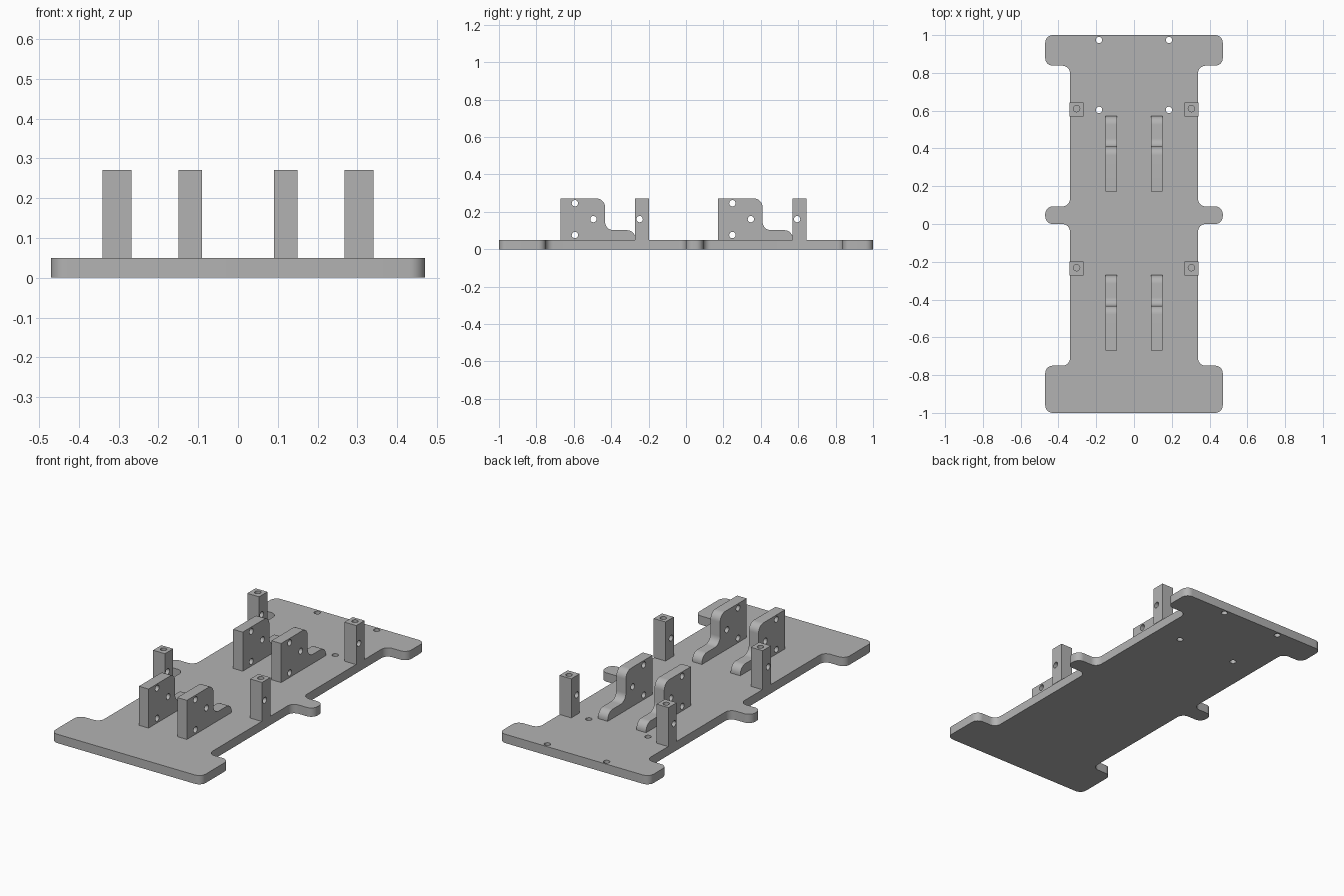
import bpy, bmesh
from math import radians, tan, pi
from mathutils import Vector, Matrix

cube = bpy.data.objects.get("Cube")
if cube:
    bpy.data.objects.remove(cube, do_unlink=True)

PLATE = 0.05      # plate thickness
TOP = 0.271       # height of brackets and posts
HOLE = 0.017      # hole radius

grey = bpy.data.materials.new("plain grey")
grey.use_nodes = True
colour = (0.45, 0.45, 0.45, 1)
grey.diffuse_color = colour
grey.node_tree.nodes["Principled BSDF"].inputs["Base Color"].default_value = colour


def rounded(corners, steps=8):
    """Replace each (x, y, radius) corner with an arc."""
    out = []
    for i, (x, y, r) in enumerate(corners):
        p = Vector((x, y))
        if r == 0:
            out.append(p)
            continue
        a = (Vector(corners[i - 1][:2]) - p).normalized()
        b = (Vector(corners[(i + 1) % len(corners)][:2]) - p).normalized()
        half = a.angle(b) / 2
        start = p + a * r / tan(half)
        centre = p + (a + b) * r / tan(half)
        sweep = pi - 2 * half
        if a.x * b.y - a.y * b.x > 0:
            sweep = -sweep
        for k in range(steps + 1):
            turn = Matrix.Rotation(sweep * k / steps, 2)
            out.append(centre + turn @ (start - centre))
    return out


def prism(name, points, depth, matrix):
    """Extrude a flat outline along its local z, then place it."""
    bm = bmesh.new()
    face = bm.faces.new([bm.verts.new((p[0], p[1], 0)) for p in points])
    side = bmesh.ops.extrude_face_region(bm, geom=[face])["geom"]
    moved = [g for g in side if isinstance(g, bmesh.types.BMVert)]
    bmesh.ops.translate(bm, verts=moved, vec=(0, 0, depth))
    bmesh.ops.transform(bm, matrix=matrix, verts=bm.verts)
    bmesh.ops.recalc_face_normals(bm, faces=bm.faces)
    mesh = bpy.data.meshes.new(name)
    bm.to_mesh(mesh)
    bm.free()
    mesh.materials.append(grey)
    obj = bpy.data.objects.new(name, mesh)
    bpy.context.collection.objects.link(obj)
    return obj


def drill(obj, centre, axis, length):
    """Cut a round hole centred on a point."""
    bm = bmesh.new()
    turn = Vector((0, 0, 1)).rotation_difference(Vector(axis)).to_matrix().to_4x4()
    bmesh.ops.create_cone(bm, cap_ends=True, segments=24, radius1=HOLE, radius2=HOLE,
                          depth=length, matrix=Matrix.Translation(centre) @ turn)
    mesh = bpy.data.meshes.new("drill")
    bm.to_mesh(mesh)
    bm.free()
    mesh.materials.append(grey)
    cutter = bpy.data.objects.new("drill", mesh)
    cutter.hide_render = True
    bpy.context.collection.objects.link(cutter)
    mod = obj.modifiers.new("hole", 'BOOLEAN')
    mod.operation, mod.solver, mod.object = 'DIFFERENCE', 'EXACT', cutter
    bpy.context.view_layer.objects.active = obj
    bpy.ops.object.modifier_apply(modifier=mod.name)
    bpy.data.objects.remove(cutter, do_unlink=True)


def finish(obj):
    bpy.ops.object.select_all(action='DESELECT')
    obj.select_set(True)
    bpy.context.view_layer.objects.active = obj
    bpy.ops.object.shade_smooth_by_angle(angle=radians(30))


# Base plate with end flanges and middle tabs
W, B, R = 0.47, 0.339, 0.04
half = [(W, -1, R), (W, -0.75, R), (B, -0.75, R),
        (B, 0, R), (W, 0, R), (W, 0.093, R), (B, 0.093, R),
        (B, 0.838, R), (W, 0.838, R), (W, 1, R)]
outline = half + [(-x, y, r) for x, y, r in reversed(half)]
plate = prism("base_plate", rounded(outline), PLATE, Matrix())
for x in (-0.185, 0.185):
    for y in (0.604, 0.974):
        drill(plate, (x, y, PLATE / 2), (0, 0, 1), 0.2)
finish(plate)

# Stepped bracket side profile: distance along y, height
S = 0.045
bracket = rounded([(0, PLATE, 0), (0.4, PLATE, 0), (0.4, 0.102, S),
                   (0.238, 0.102, S), (0.238, TOP, S), (0, TOP, 0)])
# Maps profile x, y, depth to world y, z, x
SIDEWAYS = Matrix(((0, 0, 1, 0), (1, 0, 0, 0), (0, 1, 0, 0), (0, 0, 0, 1)))
POST = 0.074

for row, y0 in (("front", -0.671), ("back", 0.171)):
    for side, s in (("left", 1), ("right", -1)):
        # Bracket with three cross holes
        place = Matrix.Translation((s * 0.12 - 0.03, y0, 0)) @ SIDEWAYS
        obj = prism(f"{row}_{side}_bracket", bracket, 0.06, place)
        for dy, z in ((0.077, 0.246), (0.176, 0.161), (0.077, 0.076)):
            drill(obj, (s * 0.12, y0 + dy, z), (1, 0, 0), 0.2)
        finish(obj)

        # Square post with a cross hole and a blind hole in the top
        x, y = s * 0.304, y0 + 0.436
        h = POST / 2
        square = [(-h, -h), (h, -h), (h, h), (-h, h)]
        post = prism(f"{row}_{side}_post", square, TOP - PLATE,
                     Matrix.Translation((x, y, PLATE)))
        drill(post, (x, y - 0.013, 0.161), (1, 0, 0), 0.2)
        drill(post, (x, y + 0.004, TOP), (0, 0, 1), 0.12)
        finish(post)
